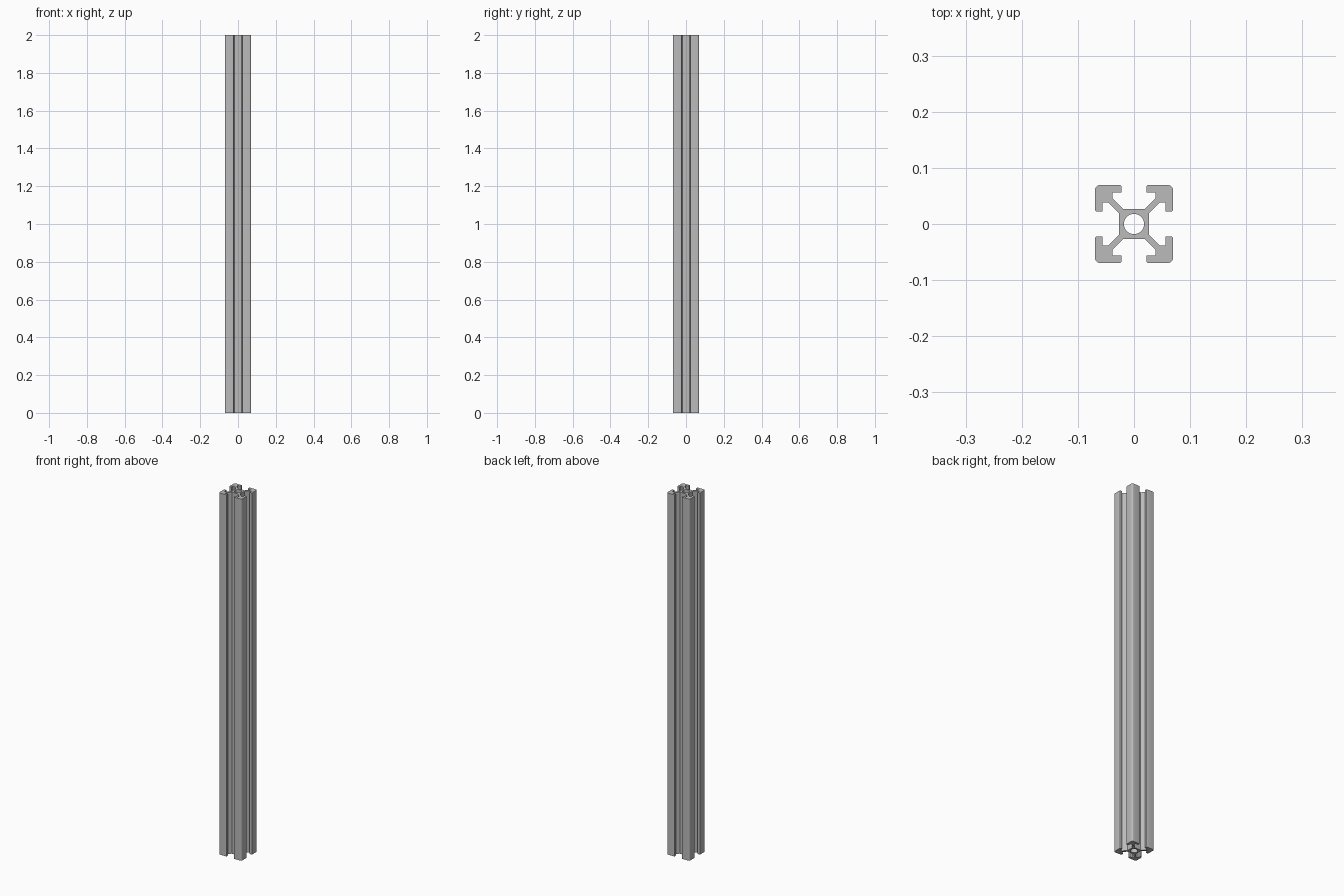
import bpy, bmesh
from math import sin, cos, pi
from mathutils import Matrix, Vector

cube = bpy.data.objects.get("Cube")
if cube:
    bpy.data.objects.remove(cube, do_unlink=True)

LENGTH = 2.0
HALF = 0.0695        # half width of the bar
CORE = 0.0265        # half width of the hollow core
SLOT = 0.022         # half width of the slot opening
LIP = 0.0565         # inner face of the slot lips
BORE = 0.018         # radius of the centre hole


def arc(cx, cy, r, start, end, steps):
    return [Vector((cx + r * cos(start + (end - start) * i / steps),
                    cy + r * sin(start + (end - start) * i / steps), 0))
            for i in range(steps + 1)]


# Half of one corner arm, from the core out to the rounded outer corner
half_arm = [Vector(p) for p in ((CORE, 0.019, 0), (0.046, 0.0385, 0),
                                (LIP, 0.0385, 0), (LIP, SLOT, 0))]
half_arm += arc(HALF - 0.004, SLOT + 0.004, 0.004, -pi / 2, 0, 4)
half_arm += arc(HALF - 0.009, HALF - 0.009, 0.009, 0, pi / 4, 4)

# Mirror across the diagonal, then repeat around the four corners
arm = half_arm + [Vector((p.y, p.x, 0)) for p in reversed(half_arm[:-1])]
outline = [Matrix.Rotation(k * pi / 2, 3, "Z") @ p for k in range(4) for p in arm]
bore = arc(0, 0, BORE, 0, 2 * pi, 48)[:-1]

# Fill the cross-section and extrude it to full length
bm = bmesh.new()
edges = []
for loop in (outline, bore):
    verts = [bm.verts.new(p) for p in loop]
    edges += [bm.edges.new((v, verts[i - 1])) for i, v in enumerate(verts)]
bmesh.ops.triangle_fill(bm, use_beauty=True, use_dissolve=False, edges=edges)
result = bmesh.ops.extrude_face_region(bm, geom=bm.faces[:], use_keep_orig=True)
top = [g for g in result["geom"] if isinstance(g, bmesh.types.BMVert)]
bmesh.ops.translate(bm, verts=top, vec=(0, 0, LENGTH))
bmesh.ops.recalc_face_normals(bm, faces=bm.faces[:])

mesh = bpy.data.meshes.new("slotted_bar")
bm.to_mesh(mesh)
bm.free()
bar = bpy.data.objects.new("slotted_bar", mesh)
bpy.context.collection.objects.link(bar)

# Plain grey metal
grey = bpy.data.materials.new("aluminium_grey")
grey.use_nodes = True
colour = (0.5, 0.5, 0.5, 1)
grey.diffuse_color = colour
grey.node_tree.nodes["Principled BSDF"].inputs["Base Color"].default_value = colour
mesh.materials.append(grey)

# Smooth the rounded corners and bore, keep the other edges sharp
bpy.ops.object.select_all(action="DESELECT")
bar.select_set(True)
bpy.context.view_layer.objects.active = bar
bpy.ops.object.shade_smooth_by_angle(angle=pi / 6)
